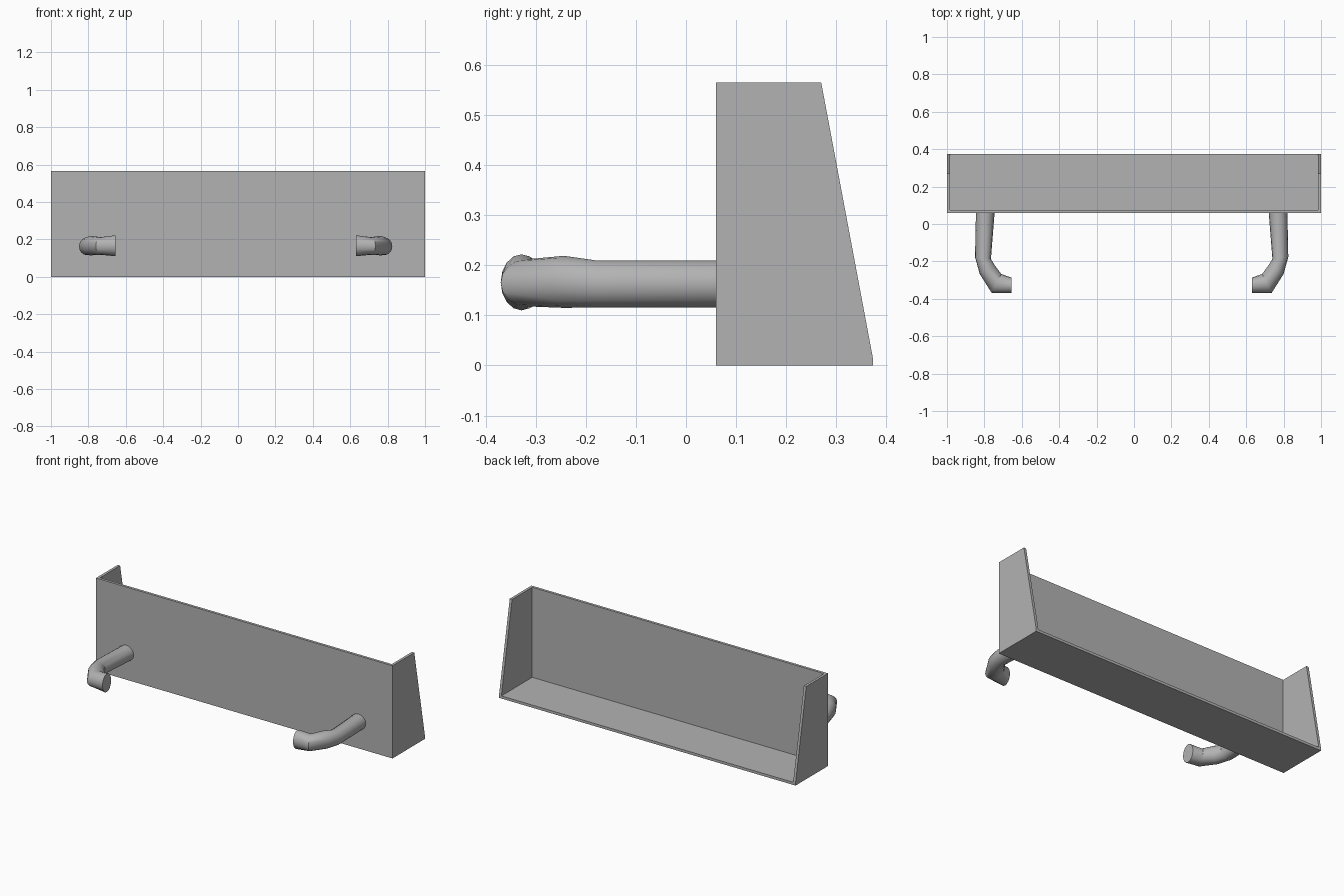
import bpy
import bmesh
from math import cos, sin, pi
from mathutils import Vector

cube = bpy.data.objects.get("Cube")
if cube:
    bpy.data.objects.remove(cube, do_unlink=True)

grey = bpy.data.materials.new("plain_grey")
grey.use_nodes = True
COLOUR = (0.45, 0.45, 0.45, 1)
grey.diffuse_color = COLOUR
grey.node_tree.nodes["Principled BSDF"].inputs["Base Color"].default_value = COLOUR

WALL = 0.016
FRONT, BACK, TOP_BACK, HEIGHT = 0.06, 0.373, 0.27, 0.565


def finish(name, bm):
    bmesh.ops.recalc_face_normals(bm, faces=bm.faces)
    mesh = bpy.data.meshes.new(name)
    bm.to_mesh(mesh)
    bm.free()
    mesh.materials.append(grey)
    obj = bpy.data.objects.new(name, mesh)
    bpy.context.collection.objects.link(obj)
    return obj


def slab(name, profile, x0, x1):
    """Extrude a (y, z) outline along x."""
    bm = bmesh.new()
    face = bm.faces.new([bm.verts.new((x0, y, z)) for y, z in profile])
    new = bmesh.ops.extrude_face_region(bm, geom=[face])["geom"]
    verts = [v for v in new if isinstance(v, bmesh.types.BMVert)]
    bmesh.ops.translate(bm, verts=verts, vec=(x1 - x0, 0, 0))
    return finish(name, bm)


def box_outline(y0, y1, z0, z1):
    return [(y0, z0), (y1, z0), (y1, z1), (y0, z1)]


# Open-backed tray: front panel, floor and tapered ends
inner = 1 - WALL
slab("front_panel", box_outline(FRONT, FRONT + WALL, 0, HEIGHT), -inner, inner)
slab("floor_panel", box_outline(FRONT + WALL, BACK, 0, WALL), -inner, inner)
taper = [(FRONT, 0), (BACK, 0), (BACK, WALL), (TOP_BACK, HEIGHT), (FRONT, HEIGHT)]
slab("right_end_panel", taper, -1, -inner)
slab("left_end_panel", taper, inner, 1)

# Handle rings: outer point, inner point, centre height, half height
RINGS = [
    ((0.82, 0.065), (0.72, 0.065), 0.163, 0.047),
    ((0.825, -0.176), (0.74, -0.187), 0.163, 0.047),
    ((0.80, -0.267), (0.72, -0.22), 0.167, 0.052),
    ((0.735, -0.37), (0.685, -0.267), 0.165, 0.047),
    ((0.63, -0.37), (0.63, -0.287), 0.166, 0.056),
]
SIDES = 16


def handle(name, side, shift):
    """Bent bar swept through the rings, closed at both ends."""
    bm = bmesh.new()
    loops = []
    for outer, inside, z, half in RINGS:
        a, b = Vector(outer), Vector(inside)
        mid, arm = (a + b) / 2, (a - b) / 2
        loop = []
        for i in range(SIDES):
            t = 2 * pi * i / SIDES
            p = mid + arm * cos(t)
            loop.append(bm.verts.new((side * (p.x + shift), p.y, z + half * sin(t))))
        loops.append(loop)
    for low, high in zip(loops, loops[1:]):
        for i in range(SIDES):
            j = (i + 1) % SIDES
            bm.faces.new((low[i], low[j], high[j], high[i]))
    bm.faces.new(loops[0])
    bm.faces.new(loops[-1])
    obj = finish(name, bm)
    bpy.ops.object.select_all(action="DESELECT")
    obj.select_set(True)
    bpy.context.view_layer.objects.active = obj
    bpy.ops.object.shade_smooth_by_angle(angle=pi / 6)


handle("left_handle", 1, 0)
handle("right_handle", -1, 0.025)
